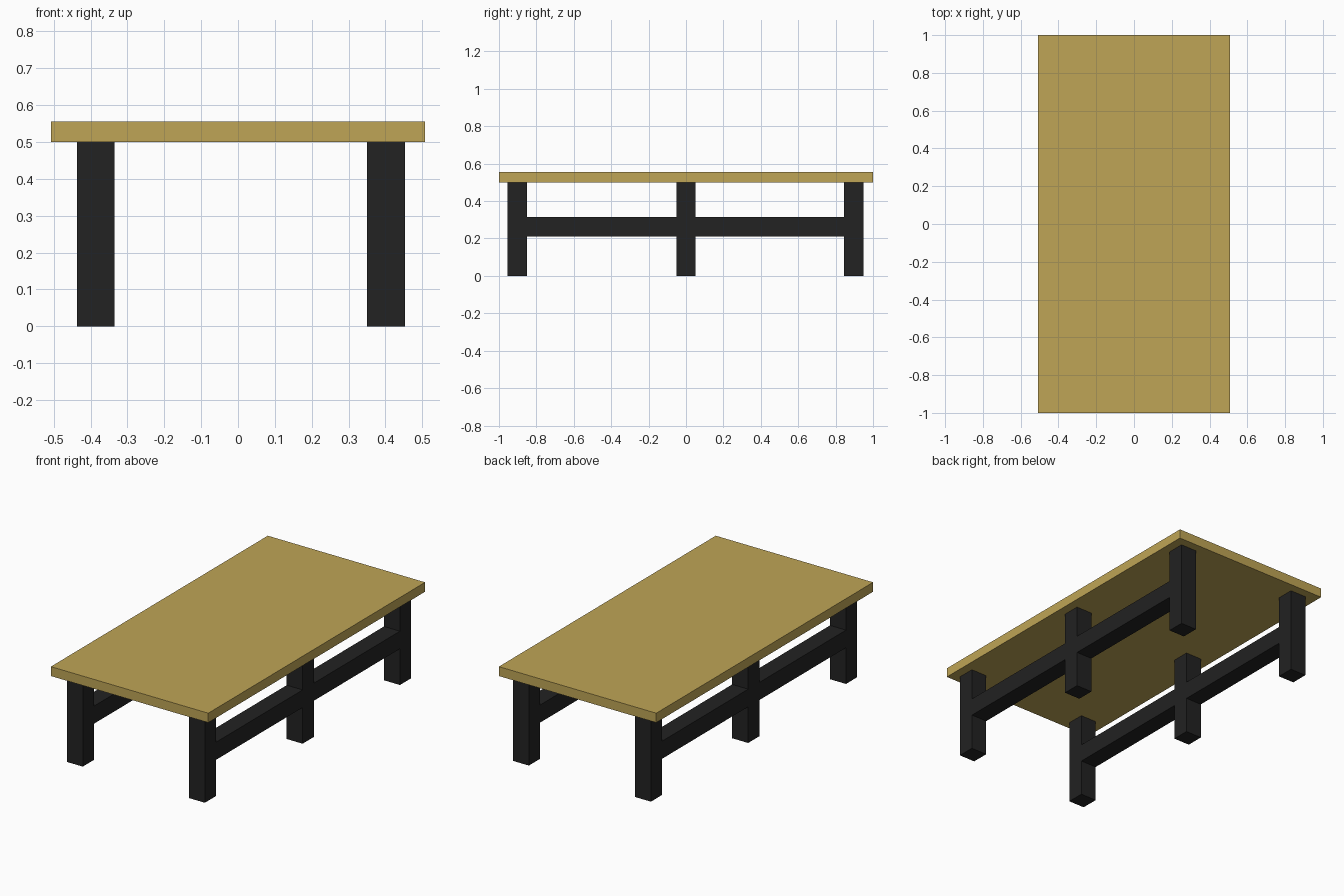
import bpy

if "Cube" in bpy.data.objects:
    bpy.data.objects.remove(bpy.data.objects["Cube"])


def material(name, color):
    m = bpy.data.materials.new(name)
    m.diffuse_color = (*color, 1)
    m.use_nodes = True
    m.node_tree.nodes["Principled BSDF"].inputs["Base Color"].default_value = m.diffuse_color
    return m


wood = material("light_wood", (0.52, 0.375, 0.093))
black = material("black_paint", (0.016, 0.016, 0.016))


def box(name, lo, hi, mat):
    """Axis-aligned box between two corners."""
    bpy.ops.mesh.primitive_cube_add(
        size=1, location=[(a + b) / 2 for a, b in zip(lo, hi)])
    o = bpy.context.object
    o.name = name
    o.scale = [b - a for a, b in zip(lo, hi)]
    bpy.ops.object.transform_apply(location=False, rotation=False, scale=True)
    o.data.materials.append(mat)


# Table top
box("table_top", (-0.508, -1, 0.5), (0.508, 1, 0.555), wood)

# Two rows of three legs, joined by stretchers of the same thickness
H = 0.0515
leg_ys = (-0.902, 0, 0.897)
for side, x in (("left", -0.386), ("right", 0.402)):
    for place, y in zip(("front", "middle", "back"), leg_ys):
        box(f"{place}_{side}_leg", (x - H, y - H, 0), (x + H, y + H, 0.5), black)
    for place, y0, y1 in zip(("front", "back"), leg_ys, leg_ys[1:]):
        box(f"{place}_{side}_stretcher", (x - H, y0 + H, 0.211),
            (x + H, y1 - H, 0.314), black)
